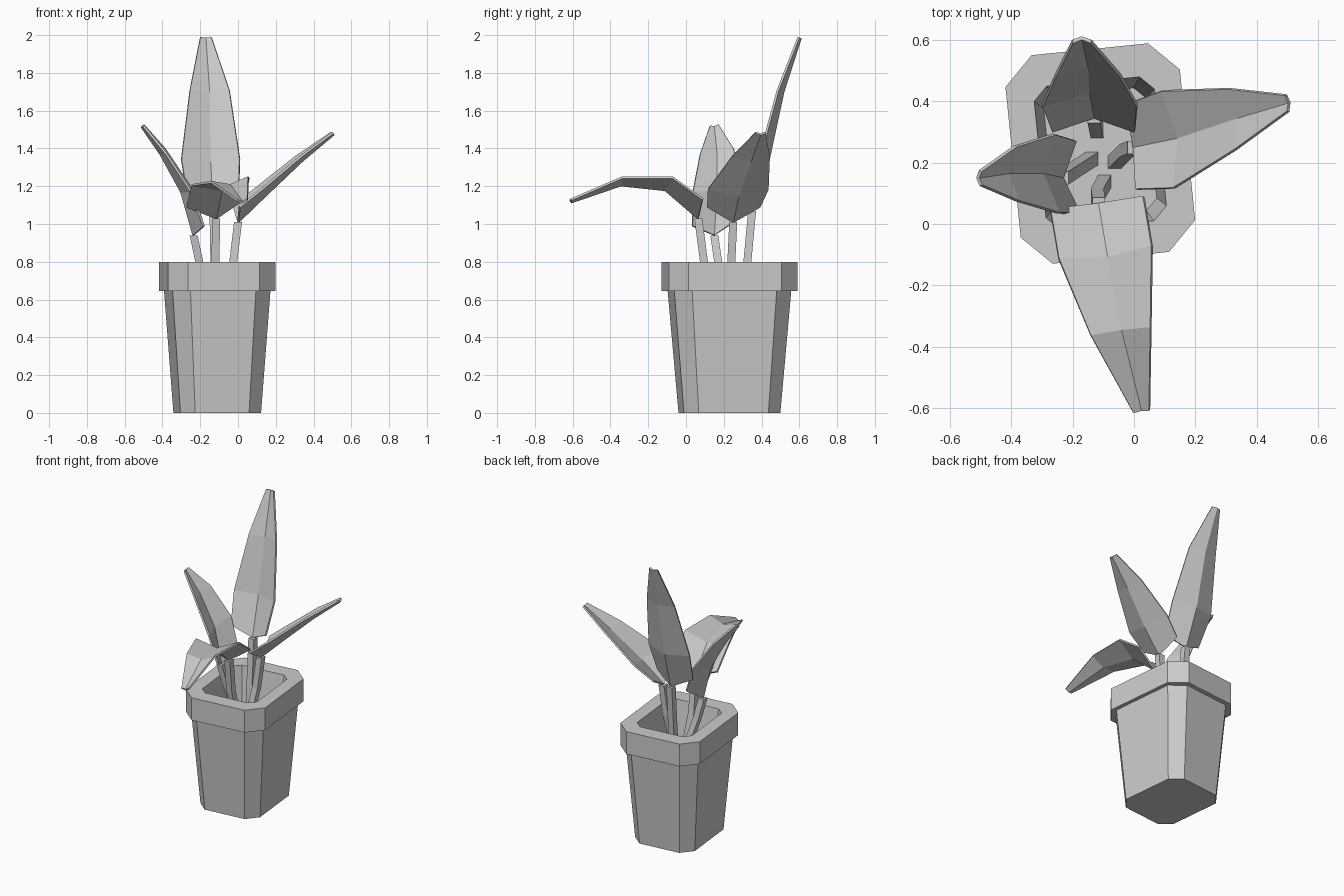
import bpy, bmesh
from math import radians, cos, sin
from mathutils import Vector

if "Cube" in bpy.data.objects:
    bpy.data.objects.remove(bpy.data.objects["Cube"])


def make_object(name, bm):
    bmesh.ops.recalc_face_normals(bm, faces=bm.faces)
    mesh = bpy.data.meshes.new(name)
    bm.to_mesh(mesh)
    bm.free()
    obj = bpy.data.objects.new(name, mesh)
    bpy.context.collection.objects.link(obj)
    return obj


def loft(name, rings):
    """Closed tube through rings of equal point count, capped at both ends."""
    bm = bmesh.new()
    rows = [[bm.verts.new(p) for p in ring] for ring in rings]
    n = len(rows[0])
    for a, b in zip(rows, rows[1:]):
        for i in range(n):
            j = (i + 1) % n
            bm.faces.new((a[i], a[j], b[j], b[i]))
    bm.faces.new(rows[0][::-1])
    bm.faces.new(rows[-1])
    return make_object(name, bm)


def pot_ring(scale, z, chamfer=0.095):
    """Chamfered rectangle, turned a few degrees about the pot axis."""
    hx, hy, c = 0.286 * scale, 0.342 * scale, chamfer * scale
    pts = [(hx, -hy + c), (hx, hy - c), (hx - c, hy), (-hx + c, hy),
           (-hx, hy - c), (-hx, -hy + c), (-hx + c, -hy), (hx - c, -hy)]
    a = radians(5.8)
    return [(-0.11 + x * cos(a) - y * sin(a), 0.23 + x * sin(a) + y * cos(a), z)
            for x, y in pts]


# Pot: tapered body, overhanging rim and sunken interior
loft("pot", [pot_ring(0.75, 0), pot_ring(0.91, 0.645), pot_ring(1, 0.645),
             pot_ring(1, 0.8), pot_ring(0.69, 0.8, 0.065), pot_ring(0.59, 0.56, 0.065)])


def stem(name, path, r=0.021):
    rings = []
    for p in path:
        x, y, z = p
        rings.append([(x + r, y - r, z), (x + r, y + r, z),
                      (x - r, y + r, z), (x - r, y - r, z)])
    return loft(name, rings)


def leaf(name, spine, side, widths, lifts=(0.065, 0.05, 0.03, 0.012)):
    """V-folded blade: each row is a midrib point with two raised edges."""
    spine = [Vector(p) for p in spine]
    side = Vector(side).normalized()
    bm = bmesh.new()
    rows = []
    for i, p in enumerate(spine):
        t = (spine[min(i + 1, 3)] - spine[max(i - 1, 0)]).normalized()
        up = side.cross(t).normalized()
        forward = t * (0.05 if i == 0 else 0)
        edge = up * lifts[i] + forward
        rows.append([bm.verts.new(p + edge - side * widths[i]), bm.verts.new(p),
                     bm.verts.new(p + edge + side * widths[i])])
    for a, b in zip(rows, rows[1:]):
        for k in range(2):
            bm.faces.new((a[k], a[k + 1], b[k + 1], b[k]))
    obj = make_object(name, bm)
    mod = obj.modifiers.new("thickness", "SOLIDIFY")
    mod.thickness = 0.012
    mod.offset = 0
    return obj


# Plant: stem roots and bends, midrib, sideways direction, half widths
plants = {
    "back": ([(-0.12, 0.30, 0.55), (-0.125, 0.325, 0.8)],
             [(-0.13, 0.35, 1.07), (-0.145, 0.435, 1.33), (-0.15, 0.515, 1.70), (-0.17, 0.607, 1.985)],
             (1, 0, 0), (0.135, 0.155, 0.105, 0.03)),
    "right": ([(-0.065, 0.20, 0.55), (-0.025, 0.24, 0.8)],
              [(0.0, 0.25, 1.01), (0.145, 0.28, 1.15), (0.34, 0.345, 1.335), (0.507, 0.395, 1.475)],
              (0.12, -1, 0), (0.14, 0.16, 0.1, 0.027)),
    "front": ([(-0.095, 0.14, 0.55), (-0.12, 0.095, 0.8)],
              [(-0.115, 0.065, 1.03), (-0.085, -0.11, 1.18), (-0.04, -0.345, 1.205), (0.025, -0.608, 1.115)],
              (-1, -0.14, -0.13), (0.155, 0.155, 0.1, 0.027)),
    "left": ([(-0.135, 0.215, 0.55), (-0.205, 0.17, 0.8)],
             [(-0.235, 0.15, 0.94), (-0.30, 0.165, 1.17), (-0.41, 0.165, 1.37), (-0.51, 0.15, 1.515)],
             (-0.05, 1, 0.15), (0.12, 0.13, 0.09, 0.024)),
}
for key, (path, spine, side, widths) in plants.items():
    stem(key + "_stem", path + [spine[0]])
    leaf(key + "_leaf", spine, side, widths)
